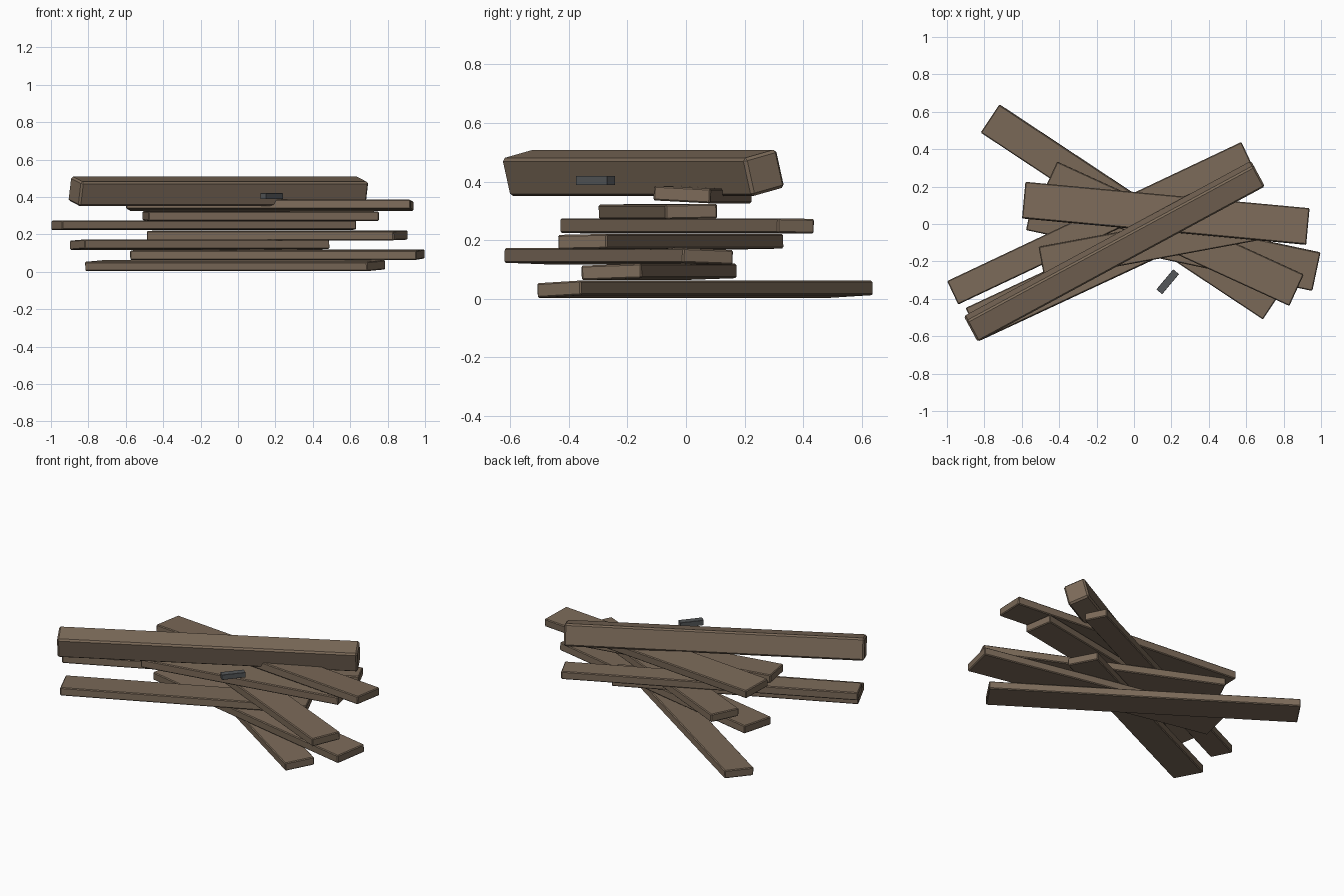
import bpy
import bmesh
from math import radians
from mathutils import Euler

default = bpy.data.objects.get("Cube")
if default:
    bpy.data.objects.remove(default, do_unlink=True)


def material(name, rgb):
    mat = bpy.data.materials.new(name)
    mat.use_nodes = True
    color = (*rgb, 1)
    mat.diffuse_color = color
    mat.node_tree.nodes["Principled BSDF"].inputs["Base Color"].default_value = color
    return mat


wood = material("weathered_wood", (0.2, 0.145, 0.1))
metal = material("dark_metal", (0.09, 0.095, 0.1))


def board(name, size, centre, yaw, roll, mat, bevel):
    """Box with chamfered edges, rolled about its length then turned about z."""
    bm = bmesh.new()
    bmesh.ops.create_cube(bm, size=1)
    bmesh.ops.scale(bm, vec=size, verts=bm.verts)
    bmesh.ops.bevel(bm, geom=bm.edges[:], offset=bevel, segments=1,
                    affect='EDGES')
    mesh = bpy.data.meshes.new(name)
    bm.to_mesh(mesh)
    bm.free()
    mesh.materials.append(mat)
    obj = bpy.data.objects.new(name, mesh)
    obj.location = centre
    obj.rotation_euler = Euler((radians(roll), 0, radians(yaw)))
    bpy.context.collection.objects.link(obj)
    return obj


# Stacked planks, lowest first: length, width, centre x, y, z, yaw, roll
planks = [
    (1.81, 0.18, -0.015, 0.065, 0.033, -33.5, 3),
    (1.565, 0.21, 0.21, -0.092, 0.092, -12, 2),
    (1.445, 0.19, -0.205, -0.23, 0.145, 25, -2),
    (1.45, 0.185, 0.21, -0.052, 0.195, -24.6, 1),
    (1.74, 0.138, -0.183, 0.004, 0.249, 25.3, -1),
    (1.253, 0.18, 0.122, -0.096, 0.298, 10.5, 1),
    (1.526, 0.195, 0.17, 0.057, 0.356, -5.3, -3),
]
for i, (length, width, x, y, z, yaw, roll) in enumerate(planks, 1):
    board(f"plank_{i}", (length, width, 0.05), (x, y, z), yaw, roll, wood, 0.005)

# Square beam lying across the top
board("top_beam", (1.746, 0.132, 0.134), (-0.105, -0.146, 0.43), 28.4, 14,
      wood, 0.01)

# Small loose metal piece
board("metal_piece", (0.14, 0.04, 0.032), (0.18, -0.309, 0.404), 50, 0,
      metal, 0.001)
